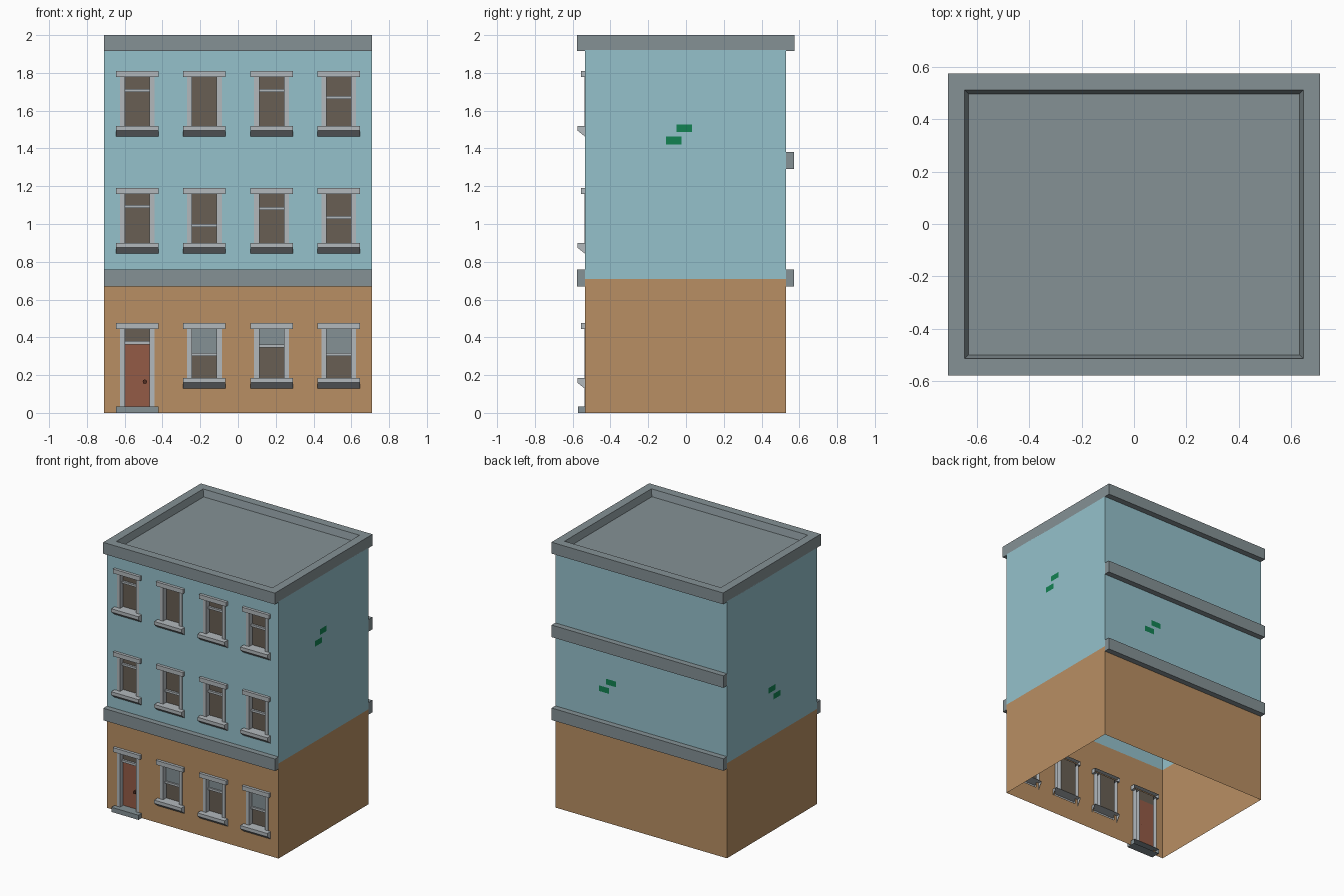
import bpy, bmesh, math
from mathutils import Matrix

if "Cube" in bpy.data.objects:
    bpy.data.objects.remove(bpy.data.objects["Cube"])


def mat(name, rgb):
    m = bpy.data.materials.new(name)
    lin = [((c / 255 + 0.055) / 1.055) ** 2.4 for c in rgb]
    m.diffuse_color = (*lin, 1)
    m.use_nodes = True
    m.node_tree.nodes["Principled BSDF"].inputs["Base Color"].default_value = m.diffuse_color
    return m


BLUE = mat("blue_wall", (149, 193, 203))
TAN = mat("tan_wall", (185, 143, 99))
STONE = mat("grey_stone", (133, 145, 149))
TRIM = mat("light_trim", (178, 184, 188))
GLASS = mat("dark_glass", (104, 95, 84))
DOOR = mat("red_door", (148, 91, 70))
KNOB = mat("dark_knob", (84, 46, 34))
GREEN = mat("green_brick", (18, 130, 82))
MATS = [BLUE, TAN, STONE, TRIM, GLASS, DOOR, KNOB, GREEN]

W, YF, YB = 0.71, -0.535, 0.53      # half width, front and back wall planes
SPLIT, TOP = 0.71, 1.92             # colour change height, wall top


def finish(bm, name):
    used = sorted({f.material_index for f in bm.faces})
    for f in bm.faces:
        f.material_index = used.index(f.material_index)
    me = bpy.data.meshes.new(name)
    bm.to_mesh(me)
    bm.free()
    for i in used:
        me.materials.append(MATS[i])
    ob = bpy.data.objects.new(name, me)
    bpy.context.collection.objects.link(ob)
    return ob


def quad(bm, pts, m):
    f = bm.faces.new([bm.verts.new(p) for p in pts])
    f.material_index = MATS.index(m)


def front_quad(bm, x0, x1, z0, z1, y, m):
    quad(bm, [(x0, y, z0), (x1, y, z0), (x1, y, z1), (x0, y, z1)], m)


def prism(bm, prof, x0, x1, m):
    """Extrude a (y, z) profile along x; the closing edge (the back) stays open."""
    a = [bm.verts.new((x0, y, z)) for y, z in prof]
    b = [bm.verts.new((x1, y, z)) for y, z in prof]
    n = len(prof)
    fs = [bm.faces.new(a), bm.faces.new(b[::-1])]
    for i in range(n):
        j = (i + 1) % n
        fs.append(bm.faces.new((a[i], b[i], b[j], a[j])))
    bmesh.ops.recalc_face_normals(bm, faces=fs)
    for f in fs:
        f.material_index = MATS.index(m)
    bmesh.ops.delete(bm, geom=[fs[-1]], context='FACES_ONLY')


def box(bm, x0, x1, yback, yfront, z0, z1, m):
    prism(bm, [(yback, z1), (yfront, z1), (yfront, z0), (yback, z0)], x0, x1, m)


COLS = [-0.534, -0.178, 0.178, 0.533]
ROWS = [0.475, 1.19, 1.81]           # lintel tops
BARS = [[None, 0.308, 0.355, 0.308],
        [1.093, 0.992, 1.082, 1.034],
        [1.708, None, 1.708, 1.67]]
REC = -0.50                          # recessed glass plane

# hollow walls, open below, with window holes in the front
bm = bmesh.new()
holes = []
for r, L in enumerate(ROWS):
    for c, cx in enumerate(COLS):
        bottom = 0.0 if (r, c) == (0, 0) else L - 0.33
        holes.append((cx - 0.091, cx + 0.091, bottom, L - 0.015))
xs = sorted({-W, W} | {v for h in holes for v in h[:2]})
zs = sorted({0.0, SPLIT, TOP} | {v for h in holes for v in h[2:]})
for x0, x1 in zip(xs, xs[1:]):
    for z0, z1 in zip(zs, zs[1:]):
        mx, mz = (x0 + x1) / 2, (z0 + z1) / 2
        if not any(a < mx < b and p < mz < q for a, b, p, q in holes):
            front_quad(bm, x0, x1, z0, z1, YF, TAN if mz < SPLIT else BLUE)
ring = [(W, YF), (W, YB), (-W, YB), (-W, YF)]
for (ax, ay), (bx, by) in zip(ring, ring[1:]):
    for z0, z1, m in ((0, SPLIT, TAN), (SPLIT, TOP, BLUE)):
        quad(bm, [(ax, ay, z0), (bx, by, z0), (bx, by, z1), (ax, ay, z1)], m)
bmesh.ops.remove_doubles(bm, verts=bm.verts[:], dist=1e-5)
finish(bm, "walls")

# stone bands on front and back
for name, yw, yo, z0 in (("front_band", YF, -0.577, 0.67),
                         ("back_band_low", YB, 0.573, 0.67),
                         ("back_band_high", YB, 0.573, 1.29)):
    bm = bmesh.new()
    box(bm, -W, W, yw, yo, z0, z0 + 0.09, STONE)
    finish(bm, name)

# cornice with sunken roof
CF, CB = -0.578, 0.575
bm = bmesh.new()
bmesh.ops.create_cube(bm, size=1, matrix=Matrix.Translation((0, (CF + CB) / 2, 1.9575))
                      @ Matrix.Diagonal((2 * W, CB - CF, 0.085, 1)))
bm.faces.ensure_lookup_table()
up = [f for f in bm.faces if f.normal.z > 0.5]
down = [f for f in bm.faces if f.normal.z < -0.5]
bmesh.ops.inset_region(bm, faces=up, thickness=0.09)
bmesh.ops.inset_region(bm, faces=up, thickness=0.02)
bmesh.ops.translate(bm, verts=up[0].verts[:], vec=(0, 0, -0.05))
bmesh.ops.delete(bm, geom=down, context='FACES_ONLY')
for f in bm.faces:
    f.material_index = MATS.index(STONE)
for y0, y1 in ((CF, YF), (YB, CB)):
    quad(bm, [(-W, y0, 1.915), (-W, y1, 1.915), (W, y1, 1.915), (W, y0, 1.915)], STONE)
finish(bm, "cornice_roof")


# windows and the front door
def frame(bm, cx, L, zb):
    box(bm, cx - 0.112, cx + 0.112, REC, -0.556, L - 0.032, L, TRIM)      # lintel
    for s in (-1, 1):                                                     # jambs
        a, b = sorted((cx + s * 0.065, cx + s * 0.092))
        box(bm, a, b, REC, YF - 0.002, zb, L - 0.032, TRIM)


for r, L in enumerate(ROWS):
    for c, cx in enumerate(COLS):
        if (r, c) == (0, 0):
            continue
        zs0, bar = L - 0.29, BARS[r][c]
        bm = bmesh.new()
        frame(bm, cx, L, zs0)
        prism(bm, [(REC, zs0), (-0.575, zs0), (-0.575, zs0 - 0.025),          # sill
                   (YF, zs0 - 0.057)], cx - 0.112, cx + 0.112, TRIM)
        front_quad(bm, cx - 0.065, cx + 0.065, zs0, L - 0.032, REC, GLASS)
        if bar:
            box(bm, cx - 0.065, cx + 0.065, REC, REC - 0.015, bar - 0.008, bar + 0.008, TRIM)
            if r == 0:                                                    # blind
                front_quad(bm, cx - 0.065, cx + 0.065, bar, L - 0.032, REC - 0.004, STONE)
        finish(bm, f"window_{r + 1}_{c + 1}")

cx, L = COLS[0], ROWS[0]
bm = bmesh.new()
frame(bm, cx, L, 0.035)
front_quad(bm, cx - 0.065, cx + 0.065, 0.37, L - 0.032, REC, GLASS)
box(bm, cx - 0.065, cx + 0.065, REC, REC - 0.015, 0.363, 0.38, TRIM)
front_quad(bm, cx - 0.065, cx + 0.065, 0.035, 0.37, REC, DOOR)
finish(bm, "front_door")

bm = bmesh.new()
box(bm, cx - 0.112, cx + 0.112, REC, -0.572, 0, 0.035, STONE)
finish(bm, "door_step")

bm = bmesh.new()
bmesh.ops.create_cone(bm, cap_ends=True, segments=8, radius1=0.012, radius2=0.012, depth=0.02,
                      matrix=Matrix.Translation((-0.493, REC - 0.01, 0.165))
                      @ Matrix.Rotation(math.pi / 2, 4, 'X'))
for f in bm.faces:
    f.material_index = MATS.index(KNOB)
finish(bm, "door_knob")

# pairs of exposed green bricks, upper one shifted by 0.06
e, hw, hh = 0.002, 0.041, 0.021
bm = bmesh.new()
for y, z in ((-0.01, 1.507), (-0.066, 1.441)):
    quad(bm, [(W + e, y - hw, z - hh), (W + e, y + hw, z - hh),
              (W + e, y + hw, z + hh), (W + e, y - hw, z + hh)], GREEN)
for y, z in ((0.0, 1.065), (-0.056, 1.0)):
    quad(bm, [(-W - e, y + hw, z - hh), (-W - e, y - hw, z - hh),
              (-W - e, y - hw, z + hh), (-W - e, y + hw, z + hh)], GREEN)
for x, z in ((0.248, 1.055), (0.304, 0.99)):
    quad(bm, [(x + hw, YB + e, z - hh), (x - hw, YB + e, z - hh),
              (x - hw, YB + e, z + hh), (x + hw, YB + e, z + hh)], GREEN)
finish(bm, "green_bricks")
